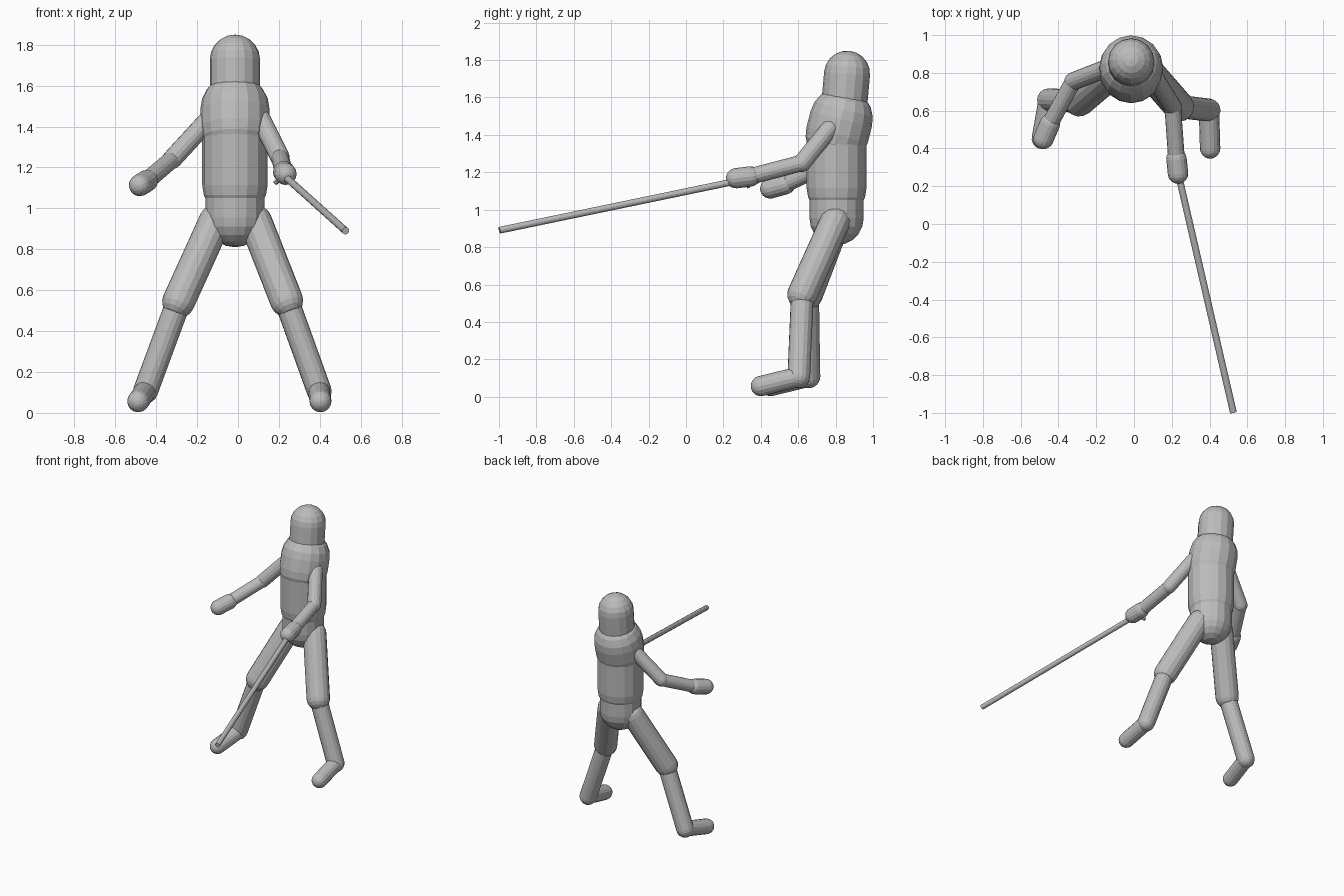
import bpy, bmesh, math
from mathutils import Vector, Matrix

if "Cube" in bpy.data.objects:
    bpy.data.objects.remove(bpy.data.objects["Cube"])

grey = bpy.data.materials.new("plain grey")
grey.diffuse_color = (0.5, 0.5, 0.5, 1)
grey.use_nodes = True
grey.node_tree.nodes["Principled BSDF"].inputs["Base Color"].default_value = grey.diffuse_color


def lathe(name, a, b, profile, segments):
    """Spin a (radius, height) profile and stand it on the line from a to b."""
    a, b = Vector(a), Vector(b)
    bm = bmesh.new()
    vs = [bm.verts.new((r, 0, z)) for r, z in profile]
    es = [bm.edges.new(p) for p in zip(vs, vs[1:])]
    bmesh.ops.spin(bm, geom=vs + es, cent=(0, 0, 0), axis=(0, 0, 1),
                   angle=math.tau, steps=segments)
    bmesh.ops.remove_doubles(bm, verts=bm.verts, dist=1e-5)
    bmesh.ops.recalc_face_normals(bm, faces=bm.faces)
    turn = (b - a).to_track_quat('Z', 'Y').to_matrix().to_4x4()
    bm.transform(Matrix.Translation(a) @ turn)
    me = bpy.data.meshes.new(name)
    bm.to_mesh(me)
    bm.free()
    me.materials.append(grey)
    ob = bpy.data.objects.new(name, me)
    bpy.context.collection.objects.link(ob)
    return ob


def capsule(name, a, b, r, segments=16, rings=5):
    """Round-ended tube whose end spheres are centred on a and b."""
    length = (Vector(b) - Vector(a)).length
    quarter = [i * math.pi / 2 / rings for i in range(rings + 1)]
    low = [(r * math.sin(t), -r * math.cos(t)) for t in quarter]
    high = [(r * math.cos(t), length + r * math.sin(t)) for t in quarter]
    return lathe(name, a, b, low + high, segments)


def rod(name, a, b, r, segments=12):
    """Flat-ended cylinder."""
    length = (Vector(b) - Vector(a)).length
    return lathe(name, a, b, [(0, 0), (r, 0), (r, length), (0, length)], segments)


# Torso and head
X = -0.015
capsule("pelvis", (X, 0.805, 0.955), (X, 0.805, 1.10), 0.145)
capsule("abdomen", (X, 0.805, 1.115), (X, 0.805, 1.38), 0.16)
capsule("chest", (X, 0.808, 1.40), (X, 0.83, 1.486), 0.169)
capsule("head", (X, 0.845, 1.55), (X, 0.861, 1.727), 0.123)

# Arms: shoulder, elbow, wrist, fingertips
arms = {
    "right": [(-0.143, 0.825, 1.435), (-0.322, 0.755, 1.24),
              (-0.445, 0.53, 1.135), (-0.48, 0.45, 1.113)],
    "left": [(0.113, 0.77, 1.435), (0.205, 0.62, 1.25),
             (0.225, 0.345, 1.178), (0.233, 0.267, 1.168)],
}
for side, (shoulder, elbow, wrist, tip) in arms.items():
    capsule(side + "_upper_arm", shoulder, elbow, 0.048)
    capsule(side + "_forearm", elbow, wrist, 0.044)
    capsule(side + "_hand", wrist, tip, 0.054)

# Legs: hip, knee, ankle, toe
legs = {
    "right": [(-0.112, 0.80, 0.937), (-0.29, 0.65, 0.545),
              (-0.452, 0.657, 0.107), (-0.488, 0.452, 0.057)],
    "left": [(0.085, 0.797, 0.937), (0.238, 0.622, 0.548),
             (0.397, 0.603, 0.107), (0.403, 0.40, 0.057)],
}
for side, (hip, knee, ankle, toe) in legs.items():
    capsule(side + "_thigh", hip, knee, 0.081)
    capsule(side + "_shin", knee, ankle, 0.061)
    capsule(side + "_foot", ankle, toe, 0.054)

# Long staff held in the hand, with a small peg beside the grip
rod("staff", (0.222, 0.32, 1.163), (0.526, -0.997, 0.89), 0.018)
rod("grip_peg", (0.228, 0.30, 1.165), (0.182, 0.335, 1.124), 0.012, 8)
